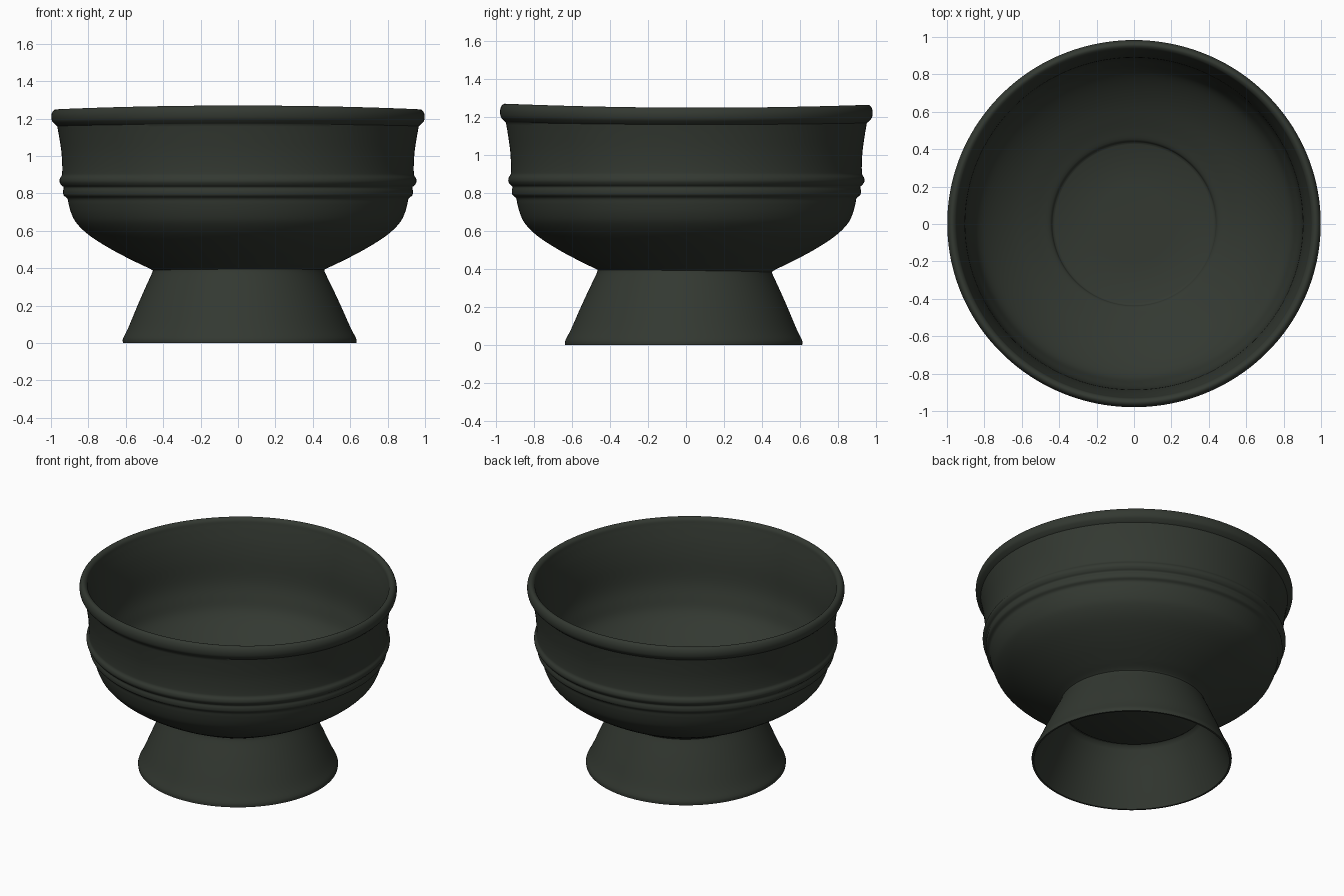
import bpy, bmesh, math
from mathutils import Vector

if "Cube" in bpy.data.objects:
    bpy.data.objects.remove(bpy.data.objects["Cube"])

SEG = 160

glaze = bpy.data.materials.new("dark green bronze")
glaze.diffuse_color = (0.033, 0.040, 0.031, 1)
glaze.use_nodes = True
glaze.node_tree.nodes["Principled BSDF"].inputs["Base Color"].default_value = glaze.diffuse_color


def smooth(pts, n=4):
    """Catmull-Rom curve through profile points (radius, z)."""
    p = [Vector(q) for q in pts]
    p = [2 * p[0] - p[1]] + p + [2 * p[-1] - p[-2]]
    out = []
    for i in range(1, len(p) - 2):
        a, b, c, d = p[i - 1:i + 3]
        for k in range(n):
            t = k / n
            out.append(0.5 * (2 * b + (c - a) * t + (2 * a - 5 * b + 4 * c - d) * t * t
                              + (3 * b - a - 3 * c + d) * t ** 3))
    return out + [p[-2]]


def lathe(name, profile, warp):
    """Spin a profile about z; warp maps (x, y, z, angle) to the final point."""
    bm = bmesh.new()
    rings = []
    for r, z in profile:
        if r < 1e-4:
            rings.append([bm.verts.new(warp(0, 0, z, 0))])
        else:
            rings.append([bm.verts.new(warp(r * math.cos(a), r * math.sin(a), z, a))
                          for a in (2 * math.pi * i / SEG for i in range(SEG))])
    for A, B in zip(rings, rings[1:]):
        for i in range(SEG):
            j = (i + 1) % SEG
            quad = [A[i % len(A)], A[j % len(A)], B[j % len(B)], B[i % len(B)]]
            bm.faces.new(list(dict.fromkeys(quad)))
    bmesh.ops.remove_doubles(bm, verts=bm.verts, dist=1e-5)
    bmesh.ops.recalc_face_normals(bm, faces=bm.faces)
    me = bpy.data.meshes.new(name)
    bm.to_mesh(me)
    bm.free()
    me.materials.append(glaze)
    ob = bpy.data.objects.new(name, me)
    bpy.context.collection.objects.link(ob)
    bpy.ops.object.select_all(action='DESELECT')
    ob.select_set(True)
    bpy.context.view_layer.objects.active = ob
    bpy.ops.object.shade_smooth_by_angle(angle=math.radians(40))
    return ob


# bowl: sunken floor disc, inner wall, rolled rim, banded outside, underside
floor = [(0, 0.395), (0.2, 0.395), (0.425, 0.397)]
inner = [(0.425, 0.397), (0.437, 0.405), (0.45, 0.425), (0.52, 0.455), (0.65, 0.52),
         (0.76, 0.595), (0.835, 0.67), (0.868, 0.75), (0.895, 0.85), (0.905, 1.0),
         (0.918, 1.1), (0.935, 1.18), (0.945, 1.22)]
rim = [(0.945, 1.22), (0.952, 1.245), (0.97, 1.258), (0.988, 1.25), (0.998, 1.225),
       (0.995, 1.195), (0.98, 1.176), (0.967, 1.165)]
outer = [(0.967, 1.165), (0.957, 1.11), (0.945, 1.03), (0.94, 0.96), (0.94, 0.91),
         (0.943, 0.895), (0.952, 0.88), (0.954, 0.862), (0.945, 0.845), (0.932, 0.832),
         (0.935, 0.812), (0.932, 0.79), (0.912, 0.772), (0.905, 0.74), (0.89, 0.69),
         (0.86, 0.637), (0.79, 0.572), (0.67, 0.497), (0.54, 0.43), (0.48, 0.402),
         (0.455, 0.388)]
under = [(0.435, 0.365), (0.42, 0.355), (0, 0.355)]


def warp_bowl(x, y, z, a):
    # slightly oval, with a rim that dips at the left and right
    t = max(0, (z - 0.9) / 0.36)
    s = min(1, max(0, (z - 0.4) / 0.3))
    return (x, y * (1 - 0.017 * s) + 0.002,
            z - t * t * (0.009 * math.cos(2 * a) + 0.003 * math.sin(a)))


lathe("bowl", floor + smooth(inner)[1:] + smooth(rim)[1:] + smooth(outer)[1:] + under,
      warp_bowl)

# foot: hollow flared stand, thin wall
foot_out = [(0.457, 0.395), (0.465, 0.37), (0.505, 0.285), (0.55, 0.185),
            (0.593, 0.085), (0.622, 0.028)]
foot_in = [(0.612, 0), (0.575, 0.08), (0.53, 0.18), (0.485, 0.28), (0.447, 0.355)]
foot_profile = ([(0.43, 0.392)] + smooth(foot_out) + [(0.626, 0.015), (0.624, 0)]
                + smooth(foot_in) + [(0.43, 0.365), (0.43, 0.392)])


def warp_foot(x, y, z, a):
    # stand sits a touch off centre
    t = 1 - z / 0.4
    return (x + 0.003 + 0.006 * t, y - 0.008 - 0.004 * t, z)


lathe("foot", foot_profile, warp_foot)
